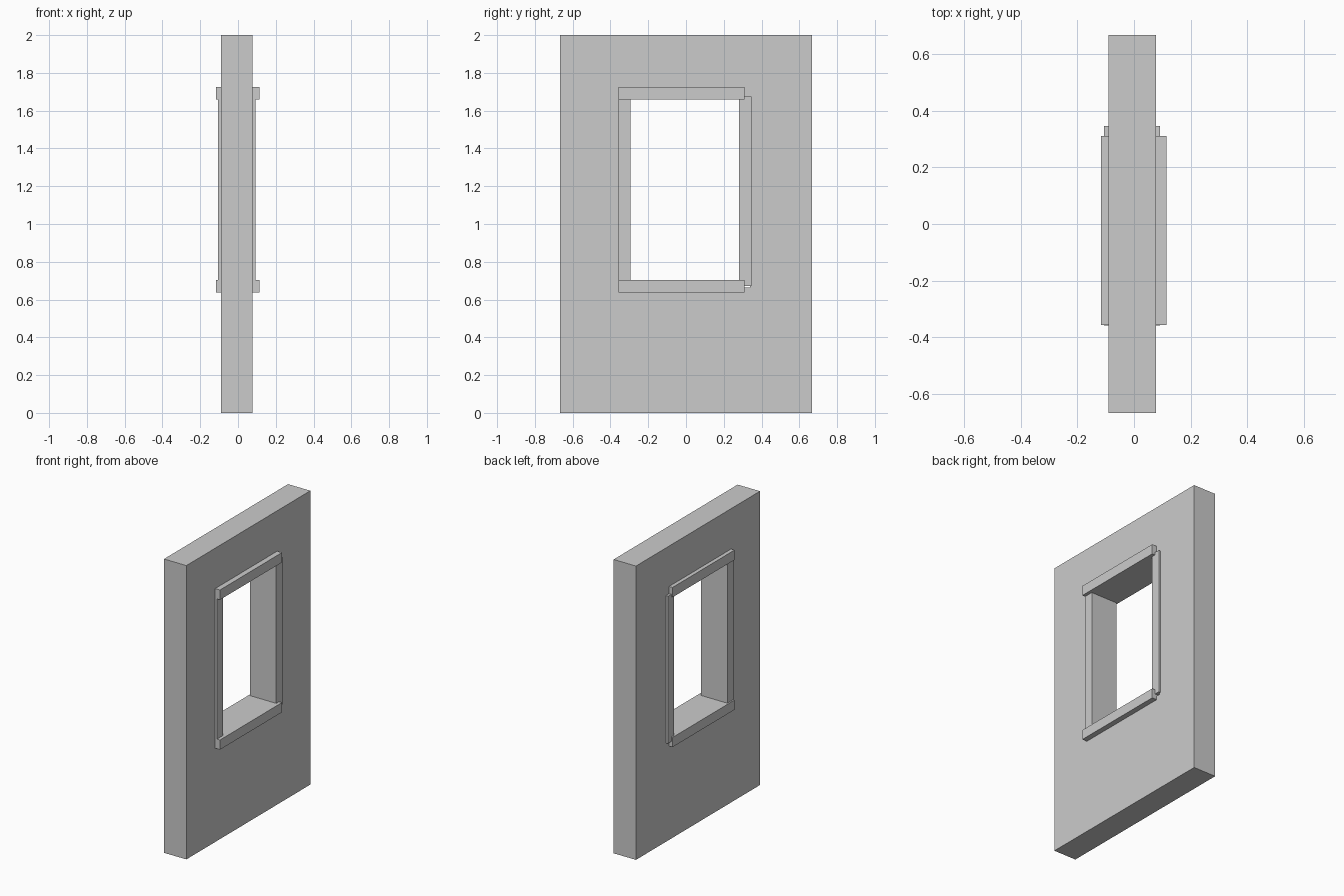
import bpy
import bmesh

if "Cube" in bpy.data.objects:
    bpy.data.objects.remove(bpy.data.objects["Cube"])


def make_object(name, bm):
    bmesh.ops.recalc_face_normals(bm, faces=bm.faces)
    mesh = bpy.data.meshes.new(name)
    bm.to_mesh(mesh)
    bm.free()
    obj = bpy.data.objects.new(name, mesh)
    bpy.context.collection.objects.link(obj)
    return obj


def box(name, x, y, z):
    bm = bmesh.new()
    bmesh.ops.create_cube(bm, size=1)
    for v in bm.verts:
        v.co = [r[0] if c < 0 else r[1] for c, r in zip(v.co, (x, y, z))]
    return make_object(name, bm)


def rect(y, z):
    return [(y[0], z[0]), (y[1], z[0]), (y[1], z[1]), (y[0], z[1])]


# Wall panel: a rectangular ring around the opening, extruded through its thickness
bm = bmesh.new()
x0, x1 = -0.09, 0.078
outer = [bm.verts.new((x0, y, z)) for y, z in rect((-0.667, 0.667), (0, 2))]
inner = [bm.verts.new((x0, y, z)) for y, z in rect((-0.338, 0.338), (0.664, 1.672))]
faces = [bm.faces.new((outer[i], outer[(i + 1) % 4], inner[(i + 1) % 4], inner[i]))
         for i in range(4)]
ext = bmesh.ops.extrude_face_region(bm, geom=faces, use_keep_orig=True)
verts = [g for g in ext["geom"] if isinstance(g, bmesh.types.BMVert)]
bmesh.ops.translate(bm, verts=verts, vec=(x1 - x0, 0, 0))
make_object("wall", bm)

# Window jambs, running through the opening and standing slightly proud
for name, y in (("left_jamb", (-0.358, -0.293)), ("right_jamb", (0.28, 0.346))):
    box(name, (-0.106, 0.092), y, (0.673, 1.676))

# Sill and lintel, deeper than the jambs and offset towards one side
for name, z in (("sill", (0.638, 0.704)), ("lintel", (1.658, 1.725))):
    box(name, (-0.116, 0.114), (-0.357, 0.31), z)
